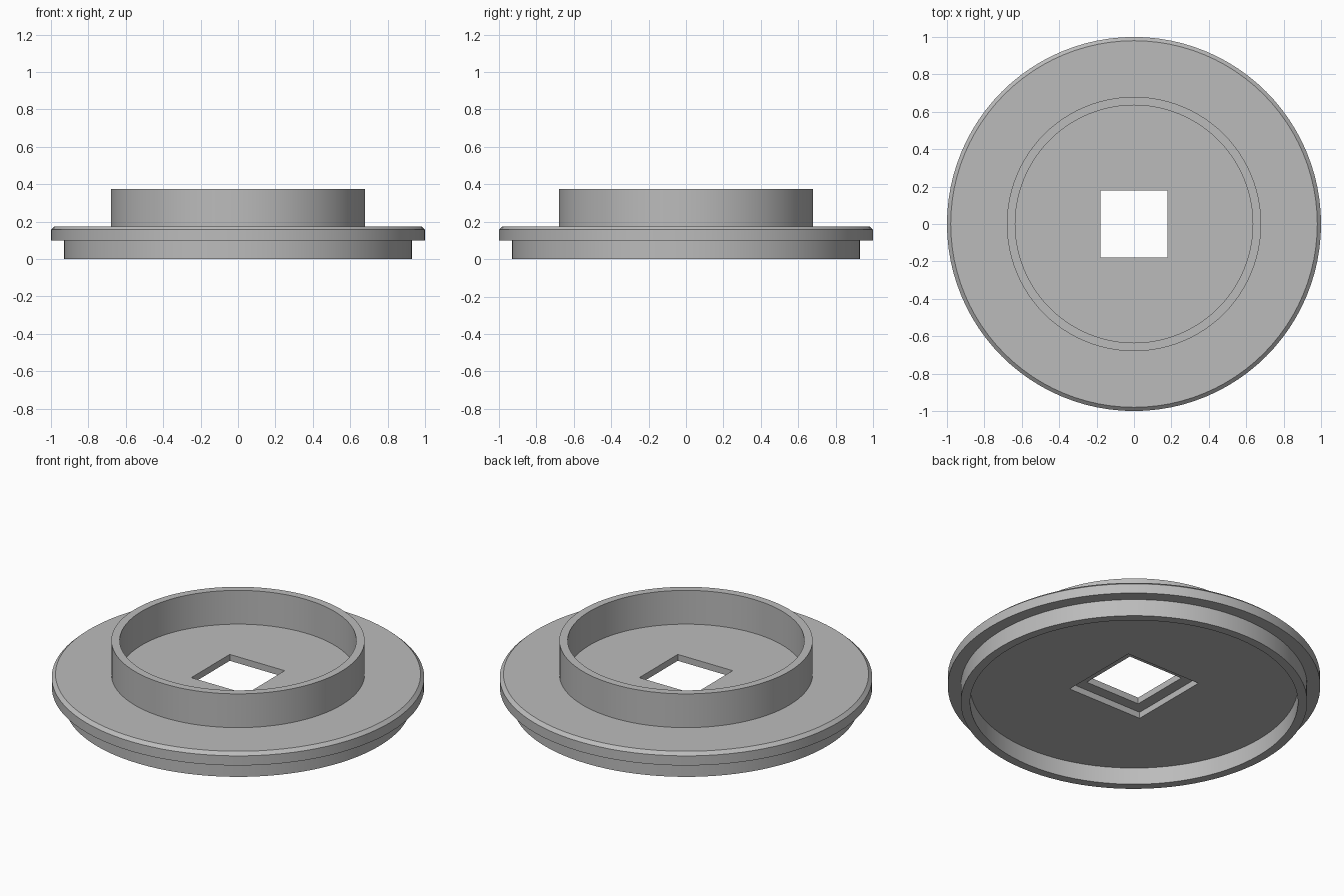
import bpy, bmesh, math

if "Cube" in bpy.data.objects:
    bpy.data.objects.remove(bpy.data.objects["Cube"])

SEGMENTS = 96

grey = bpy.data.materials.new("light_grey")
grey.diffuse_color = (0.5, 0.5, 0.5, 1)
grey.use_nodes = True
grey.node_tree.nodes["Principled BSDF"].inputs["Base Color"].default_value = grey.diffuse_color


def lathe(name, profile):
    """Spin an (r, z) profile around z and cap both open ends."""
    bm = bmesh.new()
    rings = []
    for r, z in profile:
        rings.append([bm.verts.new((r * math.cos(2 * math.pi * i / SEGMENTS),
                                    r * math.sin(2 * math.pi * i / SEGMENTS), z))
                      for i in range(SEGMENTS)])
    for a, b in zip(rings, rings[1:]):
        for i in range(SEGMENTS):
            j = (i + 1) % SEGMENTS
            bm.faces.new((a[i], a[j], b[j], b[i]))
    bm.faces.new(rings[0][::-1])
    bm.faces.new(rings[-1])
    bmesh.ops.recalc_face_normals(bm, faces=bm.faces)
    mesh = bpy.data.meshes.new(name)
    bm.to_mesh(mesh)
    bm.free()
    obj = bpy.data.objects.new(name, mesh)
    bpy.context.collection.objects.link(obj)
    mesh.materials.append(grey)
    return obj


def cut_square(obj, half, z0, z1):
    """Cut a centred square pocket between two heights."""
    bpy.ops.mesh.primitive_cube_add(size=1, location=(0, 0, (z0 + z1) / 2))
    cutter = bpy.context.object
    cutter.name = "square_cutter"
    cutter.scale = (2 * half, 2 * half, z1 - z0)
    cutter.hide_render = True
    cutter.data.materials.append(grey)
    mod = obj.modifiers.new("square_cut", 'BOOLEAN')
    mod.operation = 'DIFFERENCE'
    mod.solver = 'EXACT'
    mod.object = cutter
    bpy.context.view_layer.objects.active = obj
    bpy.ops.object.modifier_apply(modifier=mod.name)
    bpy.data.objects.remove(cutter)


# Flanged disc: lower skirt, chamfered rim and raised collar in one profile
body = lathe("flanged_disc", [
    (0.88, 0.10), (0.88, 0.0), (0.93, 0.0), (0.93, 0.10),
    (1.0, 0.10), (1.0, 0.157), (0.98, 0.175),
    (0.68, 0.175), (0.68, 0.375), (0.635, 0.375), (0.635, 0.175)])

# Square through hole with a wider shallow step underneath
cut_square(body, 0.18, 0.05, 0.30)
cut_square(body, 0.245, 0.05, 0.137)

# Smooth round walls, crisp edges
bpy.ops.object.select_all(action='DESELECT')
body.select_set(True)
bpy.context.view_layer.objects.active = body
bpy.ops.object.shade_smooth_by_angle(angle=math.radians(30))
